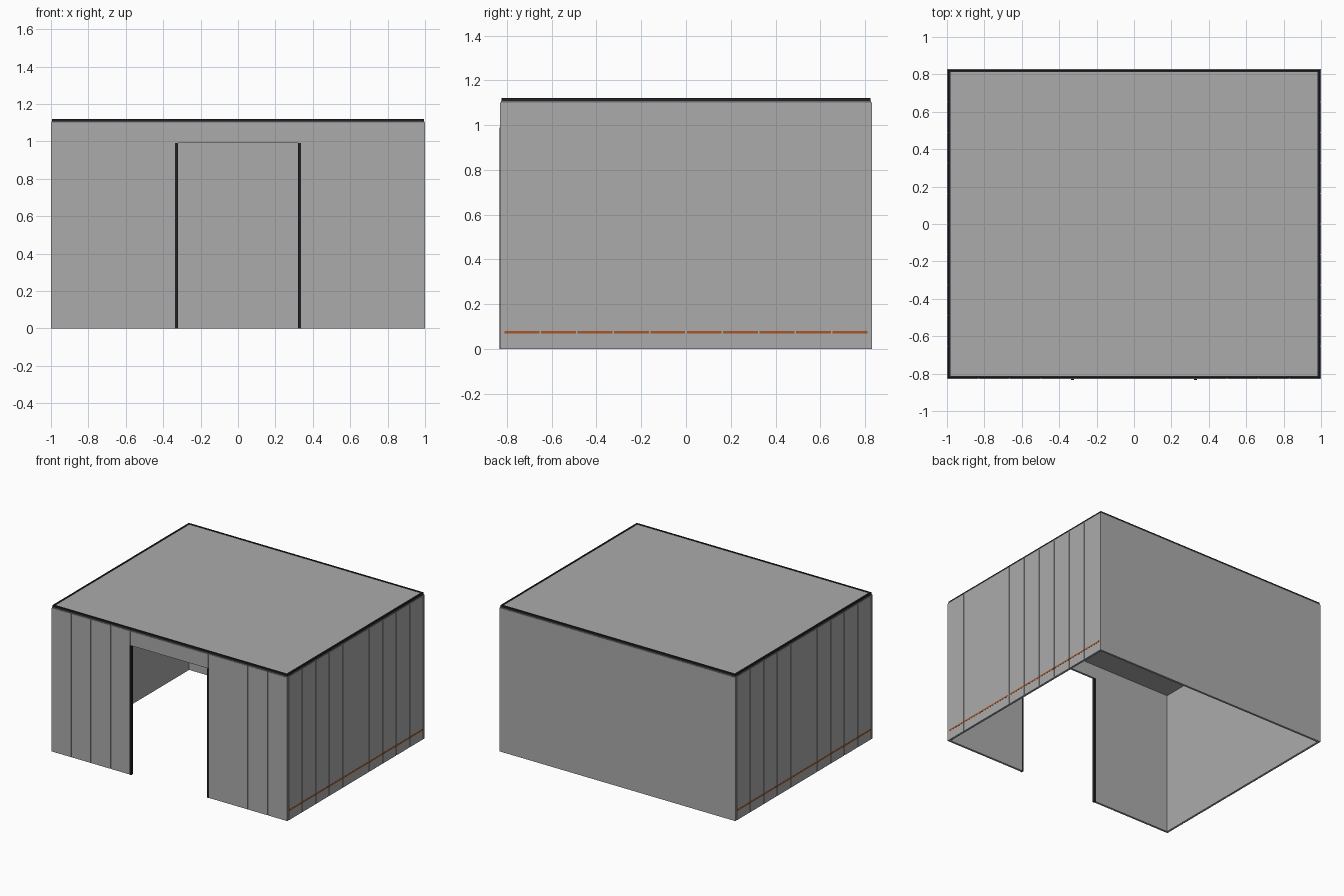
import bpy
import bmesh
from mathutils import Matrix, Vector

cube = bpy.data.objects.get("Cube")
if cube:
    bpy.data.objects.remove(cube, do_unlink=True)


def material(name, r, g, b):
    m = bpy.data.materials.new(name)
    m.use_nodes = True
    m.diffuse_color = (r, g, b, 1)
    bsdf = m.node_tree.nodes["Principled BSDF"]
    bsdf.inputs["Base Color"].default_value = (r, g, b, 1)
    bsdf.inputs["Roughness"].default_value = 0.6
    return m


GREY = material("light grey panel", 0.41, 0.41, 0.41)
SHADE = material("mid grey flashing", 0.16, 0.16, 0.16)
BLACK = material("black trim", 0.015, 0.015, 0.02)
ORANGE = material("orange stripe", 0.39, 0.09, 0.018)


def boxes(name, mat, spans):
    """One object made of boxes, each given as (x0, x1, y0, y1, z0, z1)."""
    bm = bmesh.new()
    for x0, x1, y0, y1, z0, z1 in spans:
        centre = Vector((x0 + x1, y0 + y1, z0 + z1)) / 2
        size = Matrix.Diagonal((x1 - x0, y1 - y0, z1 - z0, 1))
        bmesh.ops.create_cube(bm, size=1, matrix=Matrix.Translation(centre) @ size)
    mesh = bpy.data.meshes.new(name)
    bm.to_mesh(mesh)
    bm.free()
    mesh.materials.append(mat)
    obj = bpy.data.objects.new(name, mesh)
    bpy.context.collection.objects.link(obj)
    return obj


def split(a, b, count, gap):
    """Equal spans from a to b with a narrow gap between neighbours."""
    step = (b - a) / count
    return [(a + i * step + gap / 2, a + (i + 1) * step - gap / 2) for i in range(count)]


def ring(x, y, width, z0, z1):
    """Four bars forming a rectangular frame."""
    return [(-x, x, -y, -y + width, z0, z1), (-x, x, y - width, y, z0, z1),
            (-x, -x + width, -y + width, y - width, z0, z1),
            (x - width, x, -y + width, y - width, z0, z1)]


X, Y = 1.0, 0.83       # half footprint
WALL = 1.1             # wall height
T = 0.016              # wall thickness
SKIN = 0.005           # raised outer panel thickness
GAP = 0.005            # seam between panels
DOOR, HEAD = 0.33, 0.99

# Back wall, one plain sheet
boxes("back_wall", GREY, [(-X, X, Y - T, Y, 0, WALL)])

# Side walls: inner sheet, raised panels and a broken stripe near the ground
for side, s in (("left", 1), ("right", -1)):
    def across(a, b):
        return tuple(sorted((s * a, s * b)))

    y0, y1 = -Y + T, Y - T
    boxes(side + "_wall_liner", GREY, [(*across(X - T, X - SKIN), y0, y1, 0, WALL)])
    boxes(side + "_wall_panels", GREY,
          [(*across(X - SKIN, X), a, b, 0, WALL) for a, b in split(y0, y1, 10, GAP)])
    boxes(side + "_stripe", ORANGE,
          [(*across(X - 0.001, X + 0.001), a, b, 0.069, 0.081)
           for a, b in split(y0, y1, 10, GAP * 1.4)])

    # Front wall beside the doorway
    boxes(side + "_front_liner", GREY, [(*across(DOOR, X), -Y + SKIN, -Y + T, 0, WALL)])
    boxes(side + "_front_panels", GREY,
          [(*across(a, b), -Y, -Y + SKIN, 0, WALL) for a, b in split(DOOR, X, 4, GAP)])

    # Door edge trim
    boxes(side + "_door_jamb", BLACK,
          [(*across(DOOR - 0.008, DOOR + 0.006), -Y - 0.003, -Y + T + 0.002, 0, HEAD)])

# Panel over the doorway
boxes("door_lintel", GREY, [(-DOOR + GAP / 2, DOOR - GAP / 2, -Y, -Y + T, HEAD, WALL)])

# Roof sheet, flashing under its edge, and dark rim around the top
boxes("roof", GREY, [(-X + T, X - T, -Y + T, Y - T, WALL - 0.008, 1.116)])
boxes("roof_flashing", SHADE, ring(X - 0.003, Y - 0.003, T, WALL, 1.107))
boxes("roof_rim", BLACK, ring(X - 0.006, Y - 0.006, 0.012, 1.107, 1.12))
